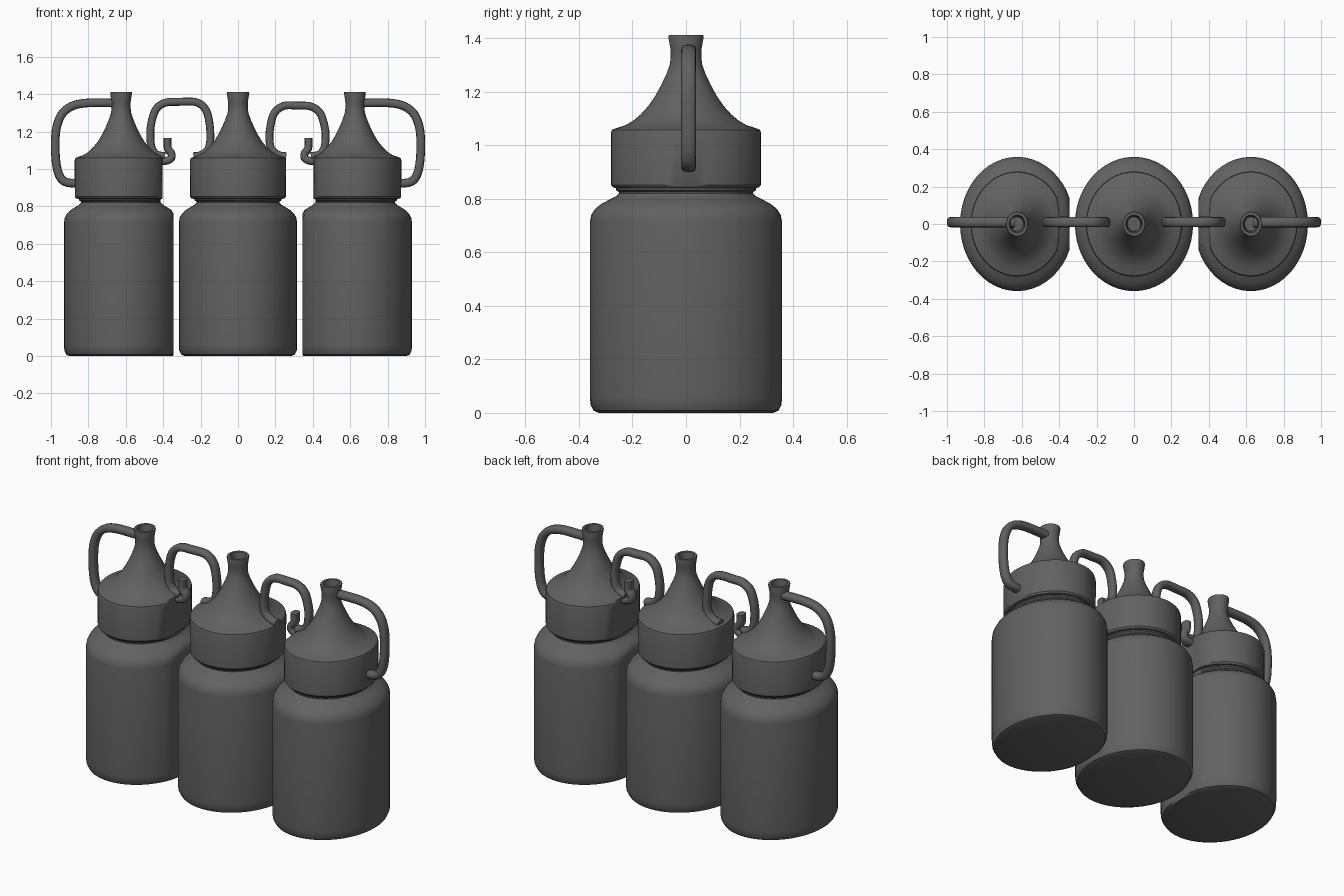
import bpy, bmesh, math
from mathutils import Vector

if "Cube" in bpy.data.objects:
    bpy.data.objects.remove(bpy.data.objects["Cube"])

mat = bpy.data.materials.new("dark_grey_plastic")
mat.diffuse_color = (0.12, 0.12, 0.12, 1)
mat.use_nodes = True
mat.node_tree.nodes["Principled BSDF"].inputs["Base Color"].default_value = mat.diffuse_color
SEG = 48


def finish(bm, name, angle):
    bmesh.ops.recalc_face_normals(bm, faces=bm.faces)
    me = bpy.data.meshes.new(name)
    bm.to_mesh(me)
    bm.free()
    me.materials.append(mat)
    ob = bpy.data.objects.new(name, me)
    bpy.context.collection.objects.link(ob)
    bpy.ops.object.select_all(action='DESELECT')
    ob.select_set(True)
    bpy.context.view_layer.objects.active = ob
    bpy.ops.object.shade_smooth_by_angle(angle=math.radians(angle))
    return ob


def lathe(name, profile, cx, sx, side=0, limit=9):
    """Oval turned part; side = -1/+1 bottles are flattened on the inner face."""
    bm = bmesh.new()
    rings = []
    for r, z in profile:
        ring = []
        for i in range(SEG):
            a = 2 * math.pi * i / SEG
            x, y = r * sx * math.cos(a), r * math.sin(a)
            if side and -side * x > limit:
                x = -side * limit
            ring.append(bm.verts.new((cx + x, y, z)))
        rings.append(ring)
    for a, b in zip(rings, rings[1:]):
        for i in range(SEG):
            j = (i + 1) % SEG
            bm.faces.new((a[i], a[j], b[j], b[i]))
    bm.faces.new(rings[0])
    bm.faces.new(rings[-1])
    return finish(bm, name, 35)


def smooth_path(pts, n=6):
    """Catmull-Rom curve through (x, z) points."""
    p = [Vector(q) for q in pts]
    p = [2 * p[0] - p[1]] + p + [2 * p[-1] - p[-2]]
    out = []
    for a, b, c, d in zip(p, p[1:], p[2:], p[3:]):
        for k in range(n):
            t = k / n
            out.append(0.5 * (2 * b + (c - a) * t + (2 * a - 5 * b + 4 * c - d) * t * t
                              + (3 * b - a - 3 * c + d) * t ** 3))
    return out + [p[-2]]


def strap(name, pts, w, d, y0=0.01):
    """Rounded-square rod swept along a path in the xz plane."""
    bm = bmesh.new()
    path = smooth_path(pts)
    rings = []
    for i, p in enumerate(path):
        t = (path[min(i + 1, len(path) - 1)] - path[max(i - 1, 0)]).normalized()
        n = Vector((-t.y, t.x))
        ring = []
        for k in range(12):
            a = 2 * math.pi * k / 12
            c, s = math.cos(a), math.sin(a)
            u = math.copysign(abs(c) ** 0.7, c) * w / 2
            v = math.copysign(abs(s) ** 0.7, s) * d / 2
            ring.append(bm.verts.new((p.x + n.x * u, y0 + v, p.y + n.y * u)))
        rings.append(ring)
    for a, b in zip(rings, rings[1:]):
        for i in range(12):
            j = (i + 1) % 12
            bm.faces.new((a[i], a[j], b[j], b[i]))
    bm.faces.new(rings[0])
    bm.faces.new(rings[-1])
    return finish(bm, name, 50)


BODY = [(0.325, 0), (0.345, 0.008), (0.357, 0.03), (0.359, 0.06), (0.359, 0.715),
        (0.354, 0.74), (0.34, 0.762), (0.315, 0.782), (0.285, 0.798), (0.262, 0.81),
        (0.252, 0.82)]
NECK = [(0.25, 0.79), (0.25, 0.825), (0.262, 0.833), (0.262, 0.86)]
CAP = [(0.24, 0.838), (0.272, 0.842), (0.28, 0.852), (0.281, 1.045), (0.277, 1.058),
       (0.262, 1.064), (0.23, 1.074), (0.2, 1.09), (0.17, 1.115), (0.14, 1.148),
       (0.115, 1.185), (0.093, 1.225), (0.074, 1.265), (0.061, 1.30), (0.057, 1.33),
       (0.058, 1.36), (0.066, 1.405), (0.064, 1.412), (0.048, 1.412), (0.042, 1.38),
       (0.038, 1.33)]

# Three bottles in a row
for label, side, cx, sx in (("left", -1, -0.625, 0.85), ("middle", 0, 0, 0.88),
                            ("right", 1, 0.625, 0.85)):
    lathe(label + "_bottle_body", BODY, cx, sx, side, 0.28)
    lathe(label + "_bottle_neck", NECK, cx, sx * 1.01, side, 0.21)
    lathe(label + "_cap_with_spout", CAP, cx, sx * 1.04, side, 0.22)

for label, s in (("left", -1), ("right", 1)):
    # Outer carrying handle from spout to cap side
    outer = [(0.64, 1.352), (0.72, 1.354), (0.82, 1.352), (0.89, 1.335), (0.94, 1.295),
             (0.968, 1.23), (0.977, 1.15), (0.973, 1.04), (0.955, 0.965), (0.92, 0.93),
             (0.85, 0.922)]
    strap(label + "_outer_handle", [(s * x, z) for x, z in outer], 0.046, 0.056)

    # Linking loop between bottles (the two differ slightly in size)
    top, xi = (1.357, 0.148) if s < 0 else (1.337, 0.168)
    loop = [(xi + 0.09, 1.068), (xi + 0.05, 1.075), (xi + 0.012, 1.105), (xi, 1.16),
            (xi + 0.005, top - 0.11), (xi + 0.025, top - 0.04), (xi + 0.075, top),
            (0.32, top + 0.002), (0.39, top - 0.003), (0.44, top - 0.04),
            (0.465, top - 0.12), (0.468, 1.16), (0.46, 1.11), (0.435, 1.078),
            (0.39, 1.068)]
    strap(label + "_linking_loop", [(s * x, z) for x, z in loop], 0.042, 0.054)

    # Small catch on the inner edge of the side cap
    hook = [(0.42, 1.04), (0.38, 1.045), (0.356, 1.06), (0.357, 1.085), (0.375, 1.11),
            (0.377, 1.165)]
    strap(label + "_catch", [(s * x, z) for x, z in hook], 0.042, 0.06)
